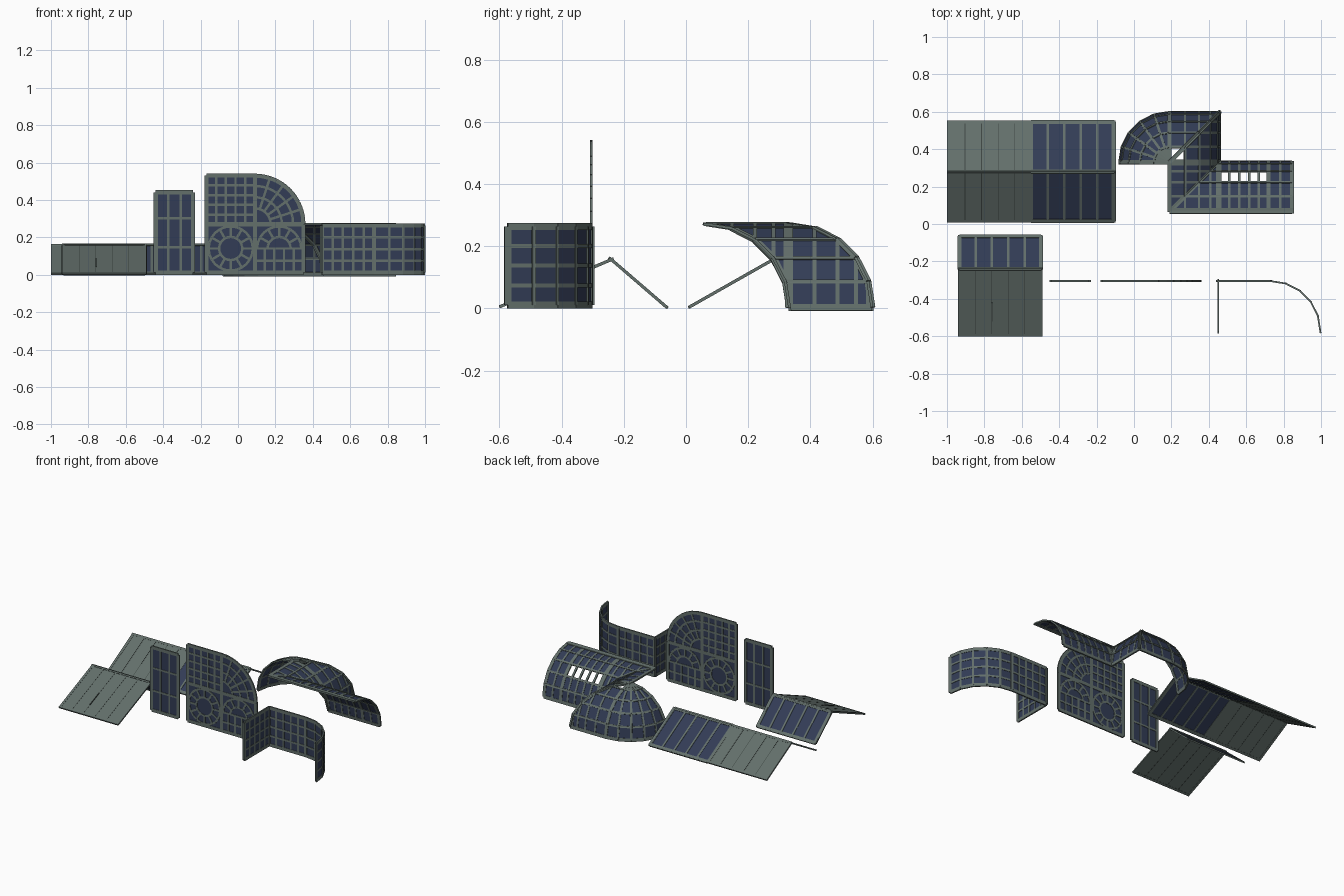
import bpy, bmesh, math
from mathutils import Vector as V

if "Cube" in bpy.data.objects:
    bpy.data.objects.remove(bpy.data.objects["Cube"])

def material(name, rgb):
    m = bpy.data.materials.new(name)
    m.diffuse_color = (*rgb, 1)
    m.use_nodes = True
    m.node_tree.nodes["Principled BSDF"].inputs["Base Color"].default_value = m.diffuse_color
    return m

MATS = [material("frame grey green", (0.125, 0.16, 0.147)),
        material("navy glass", (0.032, 0.045, 0.092)),
        material("dark seam", (0.045, 0.058, 0.053))]
FRAME, GLASS, DARK = 0, 1, 2
THIN, WIDE = 0.013, 0.022

def finish(bm, name):
    bmesh.ops.recalc_face_normals(bm, faces=bm.faces)
    me = bpy.data.meshes.new(name)
    bm.to_mesh(me)
    bm.free()
    for m in MATS:
        me.materials.append(m)
    ob = bpy.data.objects.new(name, me)
    bpy.context.collection.objects.link(ob)

def slab(bm, pts, n, t, mat):
    """Flat polygon thickened by t along n."""
    top = [bm.verts.new(p + n * t / 2) for p in pts]
    low = [bm.verts.new(p - n * t / 2) for p in pts]
    faces = [bm.faces.new(top), bm.faces.new(low[::-1])]
    k = len(pts)
    faces += [bm.faces.new((top[i], low[i], low[(i + 1) % k], top[(i + 1) % k])) for i in range(k)]
    for f in faces:
        f.material_index = mat

def bar(bm, p, q, n, w=THIN, t=0.009, mat=FRAME):
    s = n.cross(q - p).normalized() * w / 2
    slab(bm, [p - s, q - s, q + s, p + s], n, t, mat)

def cell(bm, pts, widths, mat=GLASS):
    """One pane with a bar on every edge; mat None leaves it open."""
    n = (pts[1] - pts[0]).cross(pts[2] - pts[0]).normalized()
    edges = [(pts[i], pts[(i + 1) % len(pts)], widths[i]) for i in range(len(pts))]
    edges = [e for e in edges if (e[0] - e[1]).length > 1e-4]
    if mat is not None:
        slab(bm, [e[0] for e in edges], n, 0.004, mat)
    for p, q, w in edges:
        if w:
            bar(bm, p, q, n, w)

def lattice(bm, f, us, vs, mat=lambda i, j: GLASS, wide=()):
    """Grid of panes over f(u, v), with wider outer bars."""
    nu, nv = len(us) - 1, len(vs) - 1
    wu = lambda i: WIDE if i in (0, nu) or i in wide else THIN
    wv = lambda j: WIDE if j in (0, nv) else THIN
    for i in range(nu):
        for j in range(nv):
            a, b, c, d = us[i], us[i + 1], vs[j], vs[j + 1]
            cell(bm, [f(a, c), f(b, c), f(b, d), f(a, d)],
                 [wv(j), wu(i + 1), wv(j + 1), wu(i)], mat(i, j))

def steps(a, b, n):
    return [a + (b - a) * i / n for i in range(n + 1)]

# ---- flat helpers on the front plane y = Y
Y = -0.305
N = V((0, -1, 0))
P = lambda x, z: V((x, Y, z))
ring = lambda cx, cz, r, a, b, n: [P(cx + r * math.cos(math.radians(t)), cz + r * math.sin(math.radians(t)))
                                   for t in steps(a, b, n)]

def path(bm, pts, w=THIN):
    for p, q in zip(pts, pts[1:]):
        bar(bm, p, q, N, w)

# ---- door: three by three panes
bm = bmesh.new()
lattice(bm, P, steps(-0.44, -0.24, 3), [0.011, 0.147, 0.302, 0.441])
finish(bm, "door_panel")

# ---- tall wall panel with rounded corner
bm = bmesh.new()
x0, xm, x1, z0, zm, z1 = -0.168, 0.09, 0.35, 0.011, 0.27, 0.53
R1 = z1 - zm
corner = ring(xm, zm, R1, 0, 90, 10)
outline = [P(x0, z0), P(x1, z0)] + corner + [P(x0, z1)]
slab(bm, outline, N, 0.004, GLASS)
path(bm, outline + outline[:1], WIDE)
path(bm, [P(x0, zm), P(x1, zm)], WIDE)
path(bm, [P(xm, z0), P(xm, z1)], WIDE)
for x in steps(x0, xm, 5)[1:-1]:              # upper left grid
    path(bm, [P(x, zm), P(x, z1)])
for z in steps(zm, z1, 5)[1:-1]:
    path(bm, [P(x0, z), P(xm, z)])
for r in (0.085, 0.145, 0.205):               # upper right fan
    path(bm, ring(xm, zm, r, 0, 90, 8))
for p, q in list(zip(ring(xm, zm, 0.085, 0, 90, 5), ring(xm, zm, R1, 0, 90, 5)))[1:-1]:
    path(bm, [p, q])
cz = (z0 + zm) / 2
for cx, a1, n in (((x0 + xm) / 2, 360, 12), ((x1 + xm) / 2, 180, 6)):   # rosette and arch
    for r in (0.062, 0.118):
        path(bm, ring(cx, cz, r, 0, a1, n * 2))
    for p, q in zip(ring(cx, cz, 0.062, 0, a1, n), ring(cx, cz, 0.118, 0, a1, n)):
        path(bm, [p, q])
    for s in (-1, 1):
        path(bm, [P(cx + s * 0.118, cz), P(cx + s * 0.13, cz)])
for x in steps(xm, x1, 5)[1:-1]:              # grid under the arch
    path(bm, [P(x, z0), P(x, cz)])
for z in (0.075, cz):
    path(bm, [P(xm, z), P(x1, z)])
finish(bm, "tall_wall_panel")

# ---- low wall: straight, corner, straight, quarter curve
R = 0.268
plan = [(0.45, y) for y in steps(-0.575, Y, 5)]
plan += [(x, Y) for x in steps(0.45, 0.728, 5)[1:]]
plan += [(0.728 + R * math.sin(math.radians(a)), Y - R * (1 - math.cos(math.radians(a))))
         for a in range(18, 91, 18)]
bm = bmesh.new()
lattice(bm, lambda i, z: V((*plan[i], z)), range(len(plan)), steps(0.011, 0.264, 4), wide=(5, 10))
finish(bm, "curved_low_wall")

# ---- curved glass roof: dome quarter, hip corner, valley corner, barrel
S = [R * math.sin(math.radians(18 * k)) for k in range(6)]
g = lambda d: 0.003 + math.sqrt(max(0, R * R - d * d))
CX, CY, CY2 = 0.19, 0.33, 0.065

bm = bmesh.new()
def dome(t, p):
    t, p = math.radians(t), math.radians(p)
    return V((CX + R * math.cos(p) * math.cos(t), CY + R * math.cos(p) * math.sin(t), 0.003 + R * math.sin(p)))
lattice(bm, dome, steps(90, 180, 5), steps(0, 90, 5), lambda i, j: FRAME if j == 4 else GLASS)
finish(bm, "dome_quarter")

def corner_block(name, oy, pick, open_top):
    """Square bay folded on its diagonal: max gives a hip, min a valley."""
    bm = bmesh.new()
    f = lambda i, j: V((CX + S[i], oy + S[j], g(pick(S[i], S[j]))))
    w = lambda i: WIDE if i in (0, 5) else THIN
    for i in range(5):
        for j in range(5):
            a, b, c, d = f(i, j), f(i + 1, j), f(i + 1, j + 1), f(i, j + 1)
            if i == j:
                m = None if open_top and i == 0 else GLASS
                cell(bm, [a, b, c], [w(j), w(i + 1), WIDE], m)
                cell(bm, [a, c, d], [WIDE, w(j + 1), w(i)], m)
            else:
                cell(bm, [a, b, c, d], [w(j), w(i + 1), w(j + 1), w(i)])
    finish(bm, name)
corner_block("roof_hip_corner", CY, max, True)
corner_block("roof_valley_corner", CY2, min, False)

bm = bmesh.new()
lattice(bm, lambda x, k: V((x, CY2 + S[k], g(S[k]))),
        steps(CX + R, 0.72, 5) + [0.783, 0.845], range(6),
        lambda i, j: None if i < 5 and j == 2 else GLASS, wide=(5,))
bar(bm, V((CX, CY2 + 0.006, 0.27)), V((0.855, CY2 + 0.006, 0.27)), V((0, 0, 1)), 0.03)
finish(bm, "barrel_roof")

# ---- gable roofs
def slope(name, xs, eave, ridge, glass_from, seams=True):
    bm = bmesh.new()
    lo, hi = V((0, eave, 0.008)), V((0, ridge, 0.157))
    f = lambda x, v: lo.lerp(hi, v) + V((x, 0, 0))
    solid = [x for x in xs if x <= glass_from + 1e-4]
    glass = [x for x in xs if x >= glass_from - 1e-4]
    n = (hi - lo).cross(V((1, 0, 0))).normalized()
    n = n if n.z > 0 else -n
    if len(glass) > 1:
        lattice(bm, f, glass, [0, 1])
    if len(solid) > 1:
        a, b = solid[0], solid[-1]
        slab(bm, [f(a, 0), f(b, 0), f(b, 1), f(a, 1)], n, 0.007, FRAME)
        for x in solid[1:-1]:                 # plank joints
            bar(bm, f(x, 0.02), f(x, 0.97), n, 0.003, 0.0085, DARK)
    for v in (0, 1):
        bar(bm, f(xs[0] - 0.008, v), f(xs[-1] + 0.008, v), n, 0.016, 0.01)
    for x in (xs[0], xs[-1]):
        bar(bm, f(x, 0), f(x, 1), n, 0.016, 0.01)
    finish(bm, name)

big = steps(-0.992, -0.55, 5) + steps(-0.55, -0.108, 5)[1:]
slope("large_roof_front_slope", big, 0.017, 0.28, -0.55)
slope("large_roof_back_slope", big, 0.543, 0.28, -0.55)
small = steps(-0.934, -0.498, 5)
slope("small_roof_back_slope", small, -0.067, -0.24, -0.934)
slope("small_roof_front_slope", small, -0.593, -0.24, 0)

# ---- handle on the small roof
bm = bmesh.new()
k = 0.149 / 0.353
h = lambda y: V((-0.76, y, 0.013 + (y + 0.593) * k))
bar(bm, h(-0.52), h(-0.42), V((0, -k, 1)).normalized(), 0.006, 0.008, DARK)
finish(bm, "roof_hatch_handle")
